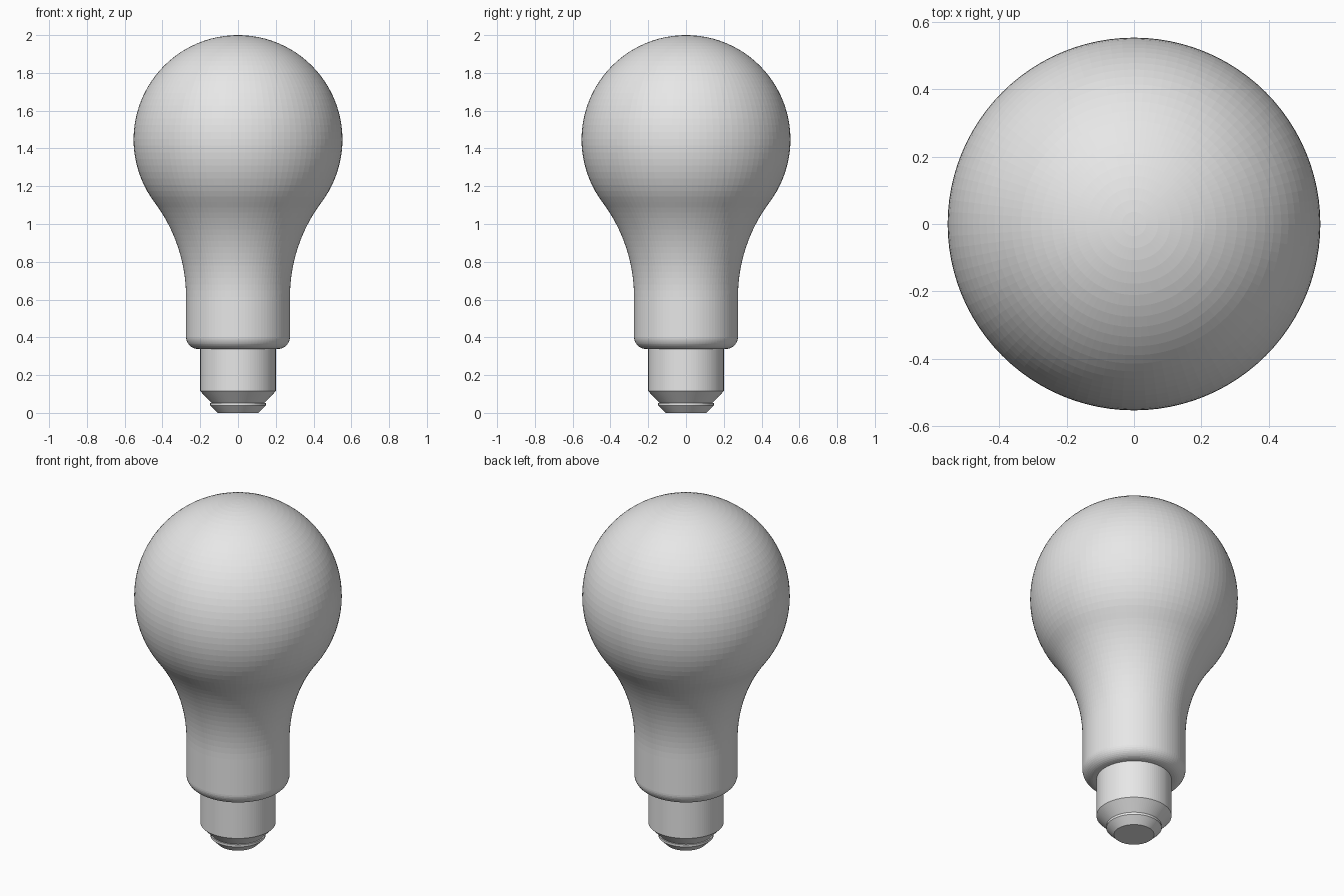
import bpy
import bmesh
import math

if "Cube" in bpy.data.objects:
    bpy.data.objects.remove(bpy.data.objects["Cube"])

SEGMENTS = 96

grey = bpy.data.materials.new("light grey")
grey.diffuse_color = (0.8, 0.8, 0.8, 1.0)
grey.use_nodes = True
grey.node_tree.nodes["Principled BSDF"].inputs["Base Color"].default_value = grey.diffuse_color


def arc(cx, cz, radius, start, end, steps):
    """Profile points (radius, height) along an arc, angles in radians."""
    return [(cx + radius * math.cos(start + (end - start) * i / steps),
             cz + radius * math.sin(start + (end - start) * i / steps))
            for i in range(steps + 1)]


def lathe(name, profile):
    """Spin a profile, listed bottom to top, about z."""
    bm = bmesh.new()
    verts = [bm.verts.new((r, 0, z)) for r, z in profile]
    edges = [bm.edges.new(pair) for pair in zip(verts, verts[1:])]
    bmesh.ops.spin(bm, geom=verts + edges, cent=(0, 0, 0), axis=(0, 0, 1),
                   angle=2 * math.pi, steps=SEGMENTS, use_merge=False)
    bmesh.ops.remove_doubles(bm, verts=bm.verts, dist=0.0002)
    bmesh.ops.recalc_face_normals(bm, faces=bm.faces)
    mesh = bpy.data.meshes.new(name)
    bm.to_mesh(mesh)
    bm.free()
    mesh.materials.append(grey)
    obj = bpy.data.objects.new(name, mesh)
    bpy.context.collection.objects.link(obj)
    return obj


# Globe sphere, and the flare tangent to both the sphere and the straight neck
globe_r, neck_r, fillet = 0.553, 0.275, 0.065
globe_z = 2.0 - globe_r
tangent = math.asin(0.6)
flare_r = (math.cos(tangent) * globe_r - neck_r) / (1 - math.cos(tangent))
flare_x = neck_r + flare_r
flare_z = globe_z - math.sin(tangent) * (globe_r + flare_r)

# Glass envelope: rounded foot, straight neck, concave flare, round globe
glass = [(0, 0.338)]
glass += arc(neck_r - fillet, 0.338 + fillet, fillet, -math.pi / 2, 0, 10)
glass += arc(flare_x, flare_z, flare_r, math.pi, math.pi - tangent, 16)
glass += arc(0, globe_z, globe_r, -tangent, math.pi / 2, 34)[1:]
lathe("glass_bulb", glass)

# Screw base: plain barrel with a tapered lower end
lathe("base_barrel", [(0, 0.053), (0.14, 0.053), (0.2, 0.115), (0.2, 0.345), (0, 0.345)])

# Contact button: thin rim tapering to a flat tip
lathe("contact_tip", [(0, 0), (0.107, 0), (0.147, 0.04), (0.147, 0.053), (0, 0.053)])
